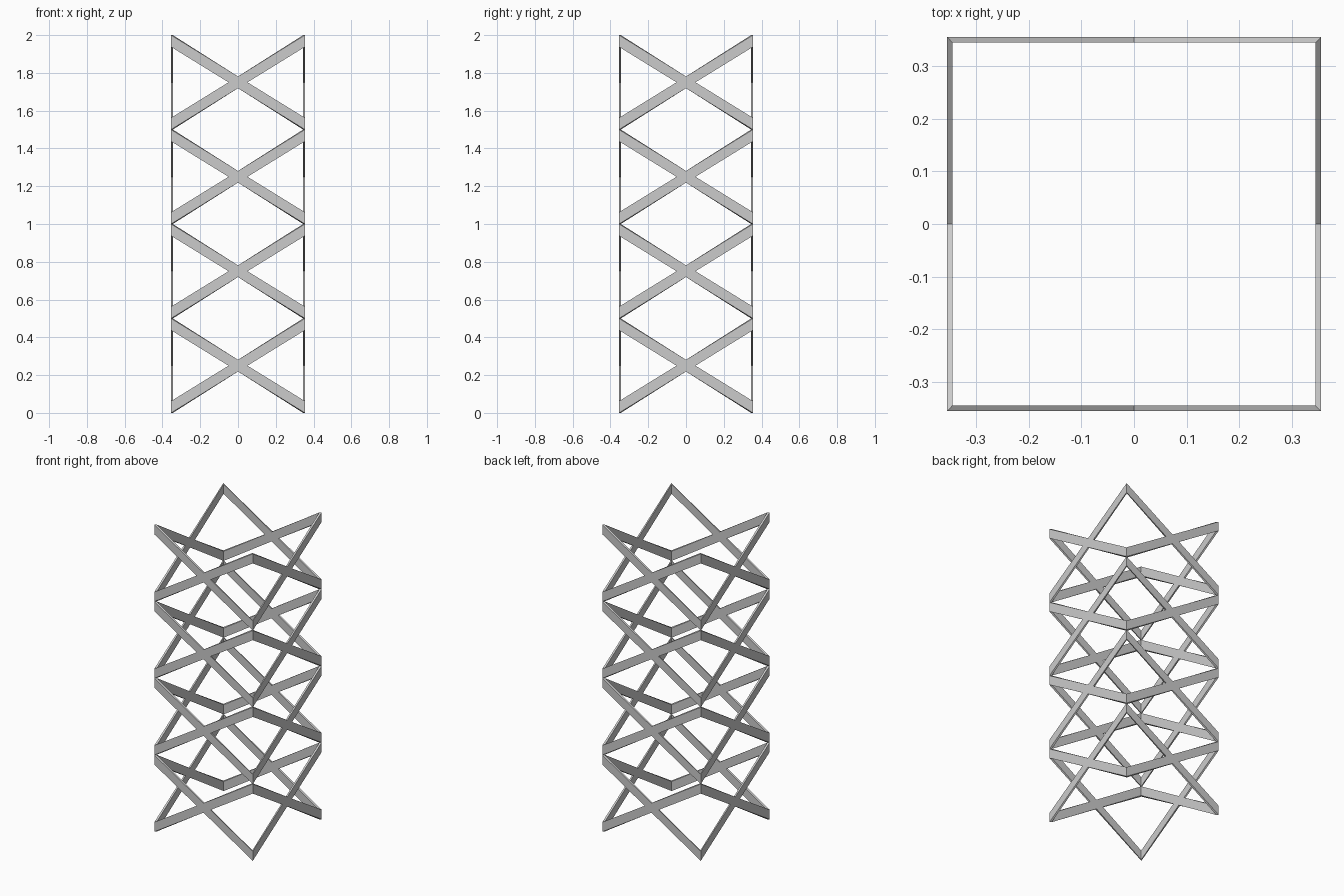
import bpy, bmesh
from mathutils import Matrix
from math import pi

if "Cube" in bpy.data.objects:
    bpy.data.objects.remove(bpy.data.objects["Cube"])

R_OUT, R_IN = 0.355, 0.345   # outer / inner half width of the square tower
H, S, TIERS = 0.5, 0.062, 4  # tier height, vertical strap height, tier count
C, N = H / 2, S / (H - S)    # crossing height, side notch of the cross

# Outline of one crossed-strap panel: x as fraction of half width, z
OUTLINE = [(-1, 0), (0, C - S / 2), (1, 0), (1, S), (N, C), (1, H - S),
           (1, H), (0, C + S / 2), (-1, H), (-1, H - S), (-N, C), (-1, S)]


def add_panel(bm, angle):
    """One crossed panel with mitred open ends, turned to its side."""
    rot = Matrix.Rotation(angle, 4, 'Z')
    outer, inner = [[bm.verts.new(rot @ Matrix.Translation((x * r, -r, z)).translation)
                     for x, z in OUTLINE] for r in (R_OUT, R_IN)]
    bm.faces.new(outer)
    bm.faces.new(inner[::-1])
    for i in range(12):
        j = (i + 1) % 12
        if abs(OUTLINE[i][0]) == 1 and OUTLINE[i][0] == OUTLINE[j][0]:
            continue  # strap ends join the neighbouring panel
        bm.faces.new((outer[i], inner[i], inner[j], outer[j]))


# Lattice tiers: four panels welded at the corners
bm = bmesh.new()
for k in range(4):
    add_panel(bm, k * pi / 2)
bmesh.ops.remove_doubles(bm, verts=bm.verts, dist=1e-4)
bmesh.ops.recalc_face_normals(bm, faces=bm.faces)
mesh = bpy.data.meshes.new("lattice_tier")
bm.to_mesh(mesh)
bm.free()

for t in range(TIERS):
    tier = bpy.data.objects.new(f"lattice_tier_{t + 1}", mesh)
    tier.location.z = t * H
    bpy.context.collection.objects.link(tier)
